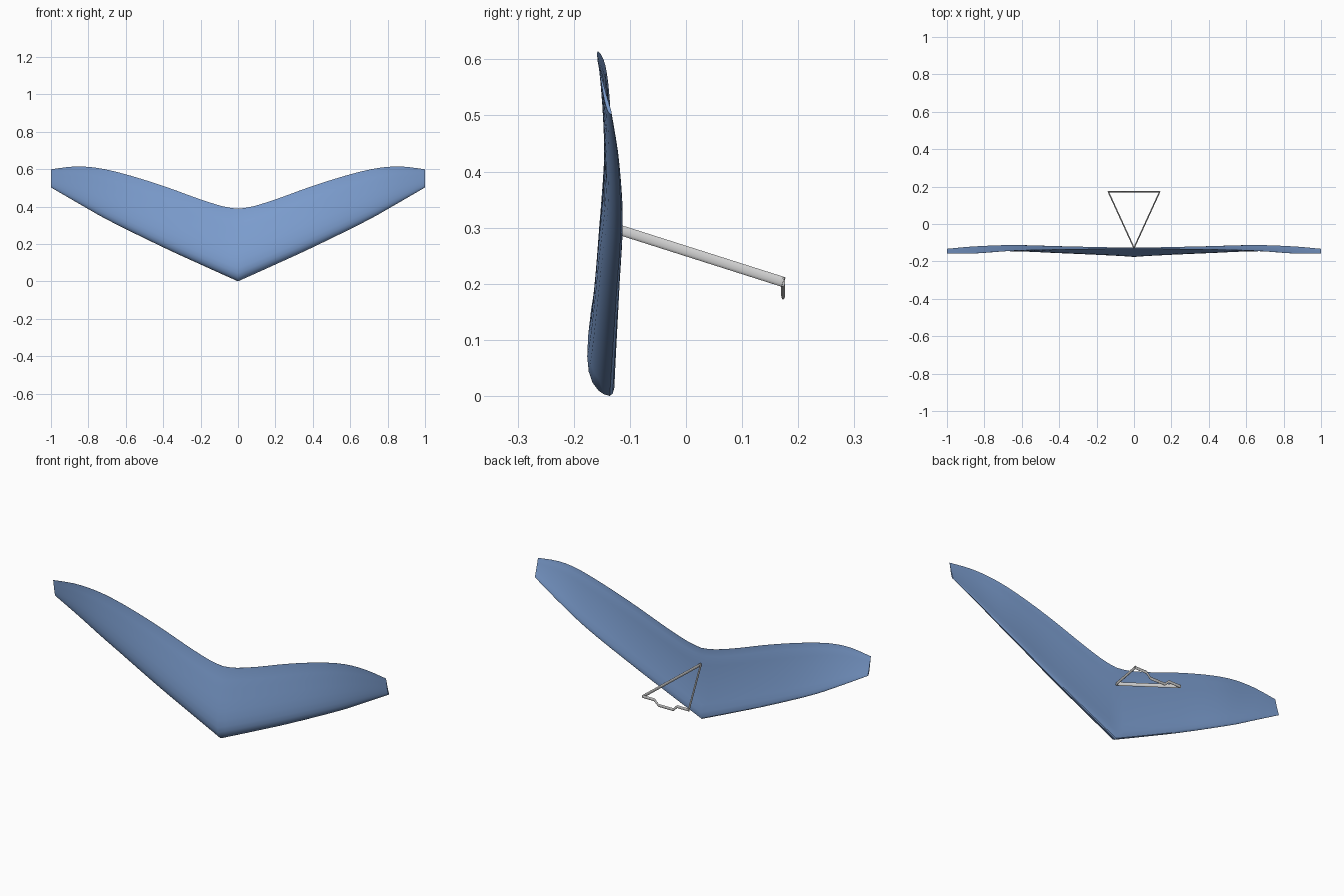
import bpy, bmesh, math
from mathutils import Vector

if "Cube" in bpy.data.objects:
    bpy.data.objects.remove(bpy.data.objects["Cube"])

# ---------- helpers ----------
def interp(pts, t):
    """Smooth (cubic Hermite) interpolation through (t, value) points."""
    n = len(pts)
    def slope(i):
        a, b = pts[max(i - 1, 0)], pts[min(i + 1, n - 1)]
        return (b[1] - a[1]) / (b[0] - a[0])
    i = 0
    while i < n - 2 and t > pts[i + 1][0]:
        i += 1
    (t0, v0), (t1, v1) = pts[i], pts[i + 1]
    h = t1 - t0
    u = (t - t0) / h
    return ((2*u**3 - 3*u**2 + 1) * v0 + (u**3 - 2*u**2 + u) * h * slope(i)
            + (3*u**2 - 2*u**3) * v1 + (u**3 - u**2) * h * slope(i + 1))

def loft(name, rings, angle, mat=None):
    """Skin closed rings of points and cap both ends."""
    bm = bmesh.new()
    vr = [[bm.verts.new(p) for p in r] for r in rings]
    n = len(vr[0])
    for a, b in zip(vr, vr[1:]):
        for i in range(n):
            j = (i + 1) % n
            bm.faces.new((a[i], a[j], b[j], b[i]))
    bm.faces.new(vr[0])
    bm.faces.new(vr[-1])
    bmesh.ops.recalc_face_normals(bm, faces=bm.faces)
    me = bpy.data.meshes.new(name)
    bm.to_mesh(me)
    bm.free()
    ob = bpy.data.objects.new(name, me)
    bpy.context.collection.objects.link(ob)
    if mat:
        me.materials.append(mat)
    bpy.ops.object.select_all(action='DESELECT')
    ob.select_set(True)
    bpy.context.view_layer.objects.active = ob
    bpy.ops.object.shade_smooth_by_angle(angle=math.radians(angle))
    return ob

def oval(c, u, v, n=12):
    return [c + u * math.cos(2*math.pi*k/n) + v * math.sin(2*math.pi*k/n) for k in range(n)]

# ---------- wing ----------
blue = bpy.data.materials.new("sail_blue")
blue.diffuse_color = (0.22, 0.37, 0.68, 1)
blue.use_nodes = True
blue.node_tree.nodes["Principled BSDF"].inputs["Base Color"].default_value = blue.diffuse_color

# planform curves along the half span
LE_Z = [(0, 0.0), (0.2, 0.09), (0.4, 0.182), (0.7, 0.33), (0.85, 0.415), (1, 0.502)]
TE_Z = [(0, 0.388), (0.07, 0.398), (0.2, 0.438), (0.4, 0.51), (0.6, 0.572), (0.75, 0.606), (0.87, 0.614), (1, 0.599)]
LE_Y = [(0, -0.136), (0.4, -0.124), (0.65, -0.116), (0.85, -0.121), (1, -0.133)]
TE_Y = [(0, -0.130), (0.4, -0.135), (0.65, -0.143), (0.85, -0.157), (1, -0.158)]
THICK = [(0, 1.0), (0.4, 0.85), (0.7, 0.72), (1, 0.55)]

# section: (chord fraction, offset / chord), front skin positive
UPPER = [(0.0, 0.0), (0.008, 0.028), (0.025, 0.053), (0.06, 0.08), (0.11, 0.098), (0.18, 0.106),
         (0.28, 0.103), (0.4, 0.091), (0.55, 0.068), (0.7, 0.045), (0.82, 0.026), (0.9, 0.011), (1.0, 0.002)]
LOWER = [(1.0, -0.001), (0.91, 0.006), (0.89, 0.004), (0.75, 0.008), (0.55, 0.006), (0.35, -0.002),
         (0.2, -0.013), (0.1, -0.022), (0.04, -0.021), (0.012, -0.014)]

def section(x):
    a = abs(x)
    le = Vector((x, interp(LE_Y, a), interp(LE_Z, a)))
    te = Vector((x, interp(TE_Y, a), interp(TE_Z, a)))
    d = te - le
    front = Vector((0, -d.z, d.y))
    k = interp(THICK, a)
    return [le + d * s + front * o * k for s, o in UPPER + LOWER]

N = 24
loft("wing_sail", [section(i / N) for i in range(-N, N + 1)], 35, blue)

# ---------- control frame ----------
APEX = Vector((0, -0.128, 0.299))
CORNER = Vector((0.138, 0.174, 0.203))

# streamlined side struts
for side, label in ((1, "right"), (-1, "left")):
    end = Vector((CORNER.x * side, CORNER.y, CORNER.z))
    d = (end - APEX).normalized()
    wide = Vector((0, -d.z, d.y)).normalized() * 0.009
    thin = d.cross(wide).normalized() * 0.0035
    loft("control_strut_" + label, [oval(APEX, wide, thin), oval(end, wide, thin)], 40)

# base bar with a dropped middle
path = [(-0.14, 0.203), (-0.068, 0.203), (-0.045, 0.18), (0.045, 0.18), (0.068, 0.203), (0.14, 0.203)]
rings = [oval(Vector((x, 0.173, z)), Vector((0, 0.0035, 0)), Vector((0, 0, 0.008))) for x, z in path]
loft("base_bar", rings, 40)
